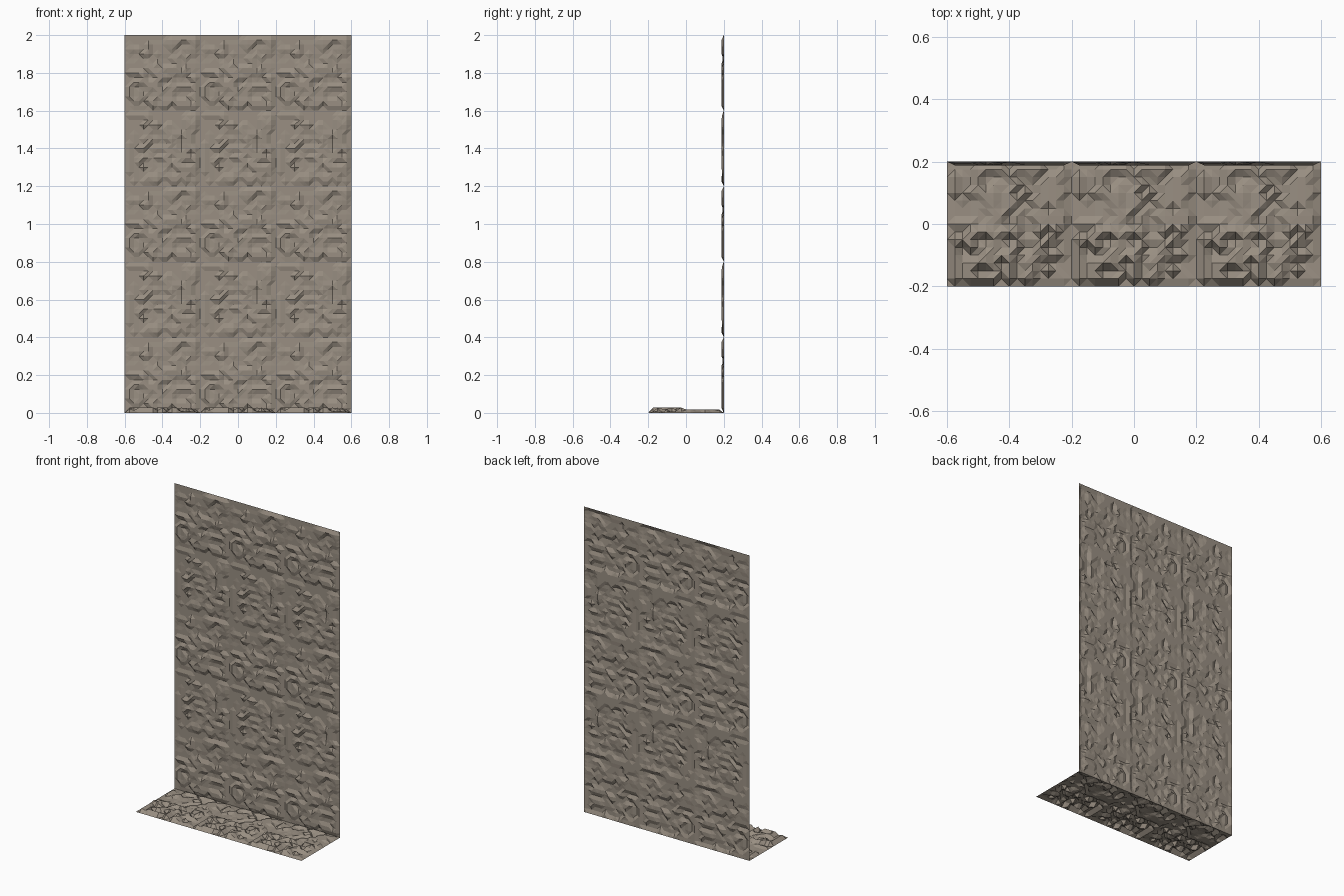
import bpy, bmesh, random

if "Cube" in bpy.data.objects:
    bpy.data.objects.remove(bpy.data.objects["Cube"])

TILE = 0.4      # size of one repeating rock panel
N = 16          # grid cells per panel side
STEP = TILE / N

stone = bpy.data.materials.new("grey_brown_stone")
stone.diffuse_color = (0.32, 0.275, 0.225, 1)
stone.use_nodes = True
stone.node_tree.nodes["Principled BSDF"].inputs["Base Color"].default_value = stone.diffuse_color


def relief(seed, strokes, levels, horizontal):
    """Panel height grid: ridges and grooves in angular strokes, zero on the rim."""
    rng = random.Random(seed)
    h = [[0.0] * (N + 1) for _ in range(N + 1)]
    for _ in range(strokes):
        i, j = rng.randint(1, N - 1), rng.randint(1, N - 1)
        value = rng.choice(levels)
        di, dj = (1, 0) if rng.random() < horizontal else (0, -1)
        for k in range(rng.randint(3, 7)):
            if 0 < i < N and 0 < j < N:
                h[i][j] = value
            if k == 3 and rng.random() < 0.6:     # bend the stroke
                di, dj = rng.choice([(1, -1), (1, 1), (0, -1)])
            i, j = i + di, j + dj
    return h


def panel(bm, h, place):
    """Add one relief panel as flat triangles."""
    v = [[bm.verts.new(place(i * STEP, j * STEP, h[i][j]))
          for j in range(N + 1)] for i in range(N + 1)]
    for i in range(N):
        for j in range(N):
            a, b, c, d = v[i][j], v[i + 1][j], v[i + 1][j + 1], v[i][j + 1]
            # split along the diagonal with the smaller height difference
            if abs(h[i][j] - h[i + 1][j + 1]) <= abs(h[i + 1][j] - h[i][j + 1]):
                tris = ((a, b, c), (a, c, d))
            else:
                tris = ((a, b, d), (b, c, d))
            for t in tris:
                bm.faces.new(t)


def finish(name, bm):
    bmesh.ops.remove_doubles(bm, verts=bm.verts, dist=0.0001)
    mesh = bpy.data.meshes.new(name)
    bm.to_mesh(mesh)
    bm.free()
    mesh.materials.append(stone)
    bpy.context.collection.objects.link(bpy.data.objects.new(name, mesh))


# Rock wall: three columns, five rows, two alternating panels
wall_levels = [0.002, 0.006, 0.009, 0.012]
wall_panels = [relief(3, 70, wall_levels, 0.75), relief(8, 70, wall_levels, 0.5)]
bm = bmesh.new()
for row in range(5):
    for col in range(3):
        panel(bm, wall_panels[row % 2],
              lambda u, w, d: (-0.6 + col * TILE + u, 0.2 - d, row * TILE + w))
finish("rock_wall", bm)

# Rocky floor: three equal panels, rougher towards the front
floor_h = relief(21, 80, [0.005, 0.01, 0.015, 0.02], 0.55)
for i in range(1, N):
    for j in range(1, N):
        if j < N // 2:
            floor_h[i][j] *= 1.4
        else:
            floor_h[i][j] = min(floor_h[i][j] + 0.002, 0.018)
bm = bmesh.new()
for col in range(3):
    panel(bm, floor_h, lambda u, w, d: (-0.6 + col * TILE + u, -0.2 + w, d))
finish("rock_floor", bm)
